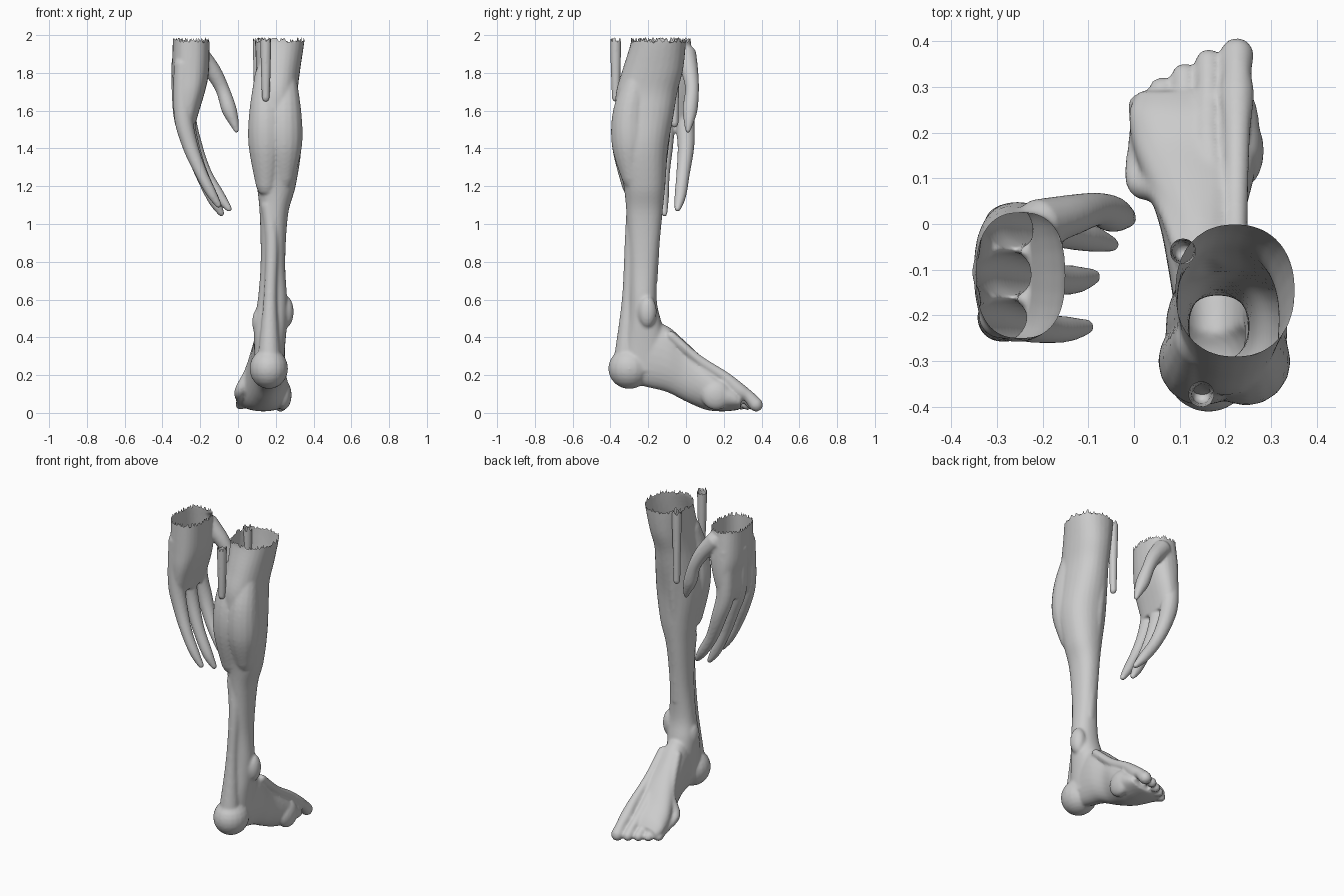
import bpy, bmesh, math, random
from mathutils import Vector

if "Cube" in bpy.data.objects:
    bpy.data.objects.remove(bpy.data.objects["Cube"])

random.seed(4)
X, Y, Z = Vector((1, 0, 0)), Vector((0, 1, 0)), Vector((0, 0, 1))
RIM = 1.968


def resample(rows, n=6):
    """Catmull-Rom interpolation of tuples."""
    p = [rows[0]] + list(rows) + [rows[-1]]
    out = []
    for i in range(1, len(p) - 2):
        for k in range(n):
            t = k / n
            out.append([0.5 * (2 * b + (c - a) * t + (2 * a - 5 * b + 4 * c - d) * t * t
                               + (3 * b - a - 3 * c + d) * t ** 3)
                        for a, b, c, d in zip(*p[i - 1:i + 3])])
    return out + [list(rows[-1])]


def skin(bm, rings):
    vs = [[bm.verts.new(c) for c in r] for r in rings]
    n = len(vs[0])
    for a, b in zip(vs, vs[1:]):
        for i in range(n):
            bm.faces.new((a[i], a[(i + 1) % n], b[(i + 1) % n], b[i]))
    bm.faces.new(vs[0][::-1])
    bm.faces.new(vs[-1])


def oval(c, u, v, ru, rv, power=1.0, n=28):
    pts = []
    for i in range(n):
        a = 2 * math.pi * i / n
        cu, cv = math.cos(a), math.sin(a)
        pts.append(c + u * ru * math.copysign(abs(cu) ** power, cu)
                   + v * rv * math.copysign(abs(cv) ** power, cv))
    return pts


def loft(bm, rows, axis='Z', power=0.9):
    """Rows are (x0, x1, w0, w1, position) extents, stacked along an axis."""
    rings = []
    for x0, x1, w0, w1, s in resample(rows):
        cx, cw = (x0 + x1) / 2, (w0 + w1) / 2
        c, v = (Vector((cx, cw, s)), Y) if axis == 'Z' else (Vector((cx, s, cw)), Z)
        rings.append(oval(c, X, v, (x1 - x0) / 2, (w1 - w0) / 2, power))
    skin(bm, rings)


def limb(bm, *rows):
    """Round tube through (x, y, z, radius) with domed ends."""
    rs = resample(rows)
    pts = [Vector(r[:3]) for r in rs]
    rings = []
    for i, r in enumerate(rs):
        t = (pts[min(i + 1, len(pts) - 1)] - pts[max(i - 1, 0)]).normalized()
        u = t.cross(X if abs(t.x) < 0.8 else Y).normalized()
        v = t.cross(u)
        dome = [(0, 1)]
        if i == 0:
            dome = [(-0.9, 0.3), (-0.6, 0.75), (0, 1)]
        elif i == len(rs) - 1:
            dome = [(0, 1), (0.6, 0.75), (0.9, 0.3)]
        for d, k in dome:
            rings.append(oval(pts[i] + t * d * r[3], u, v, r[3] * k, r[3] * k, 1, 16))
    skin(bm, rings)


def ball(bm, c, r):
    res = bmesh.ops.create_uvsphere(bm, u_segments=20, v_segments=12, radius=1)
    for v in res['verts']:
        v.co = Vector(c) + Vector((v.co.x * r[0], v.co.y * r[1], v.co.z * r[2]))


def flesh(name, bm, voxel=0.008, smooth=6):
    """Fuse the pieces into one skin, then tear it open at the top."""
    bmesh.ops.recalc_face_normals(bm, faces=bm.faces)
    me = bpy.data.meshes.new(name)
    bm.to_mesh(me)
    bm.free()
    ob = bpy.data.objects.new(name, me)
    bpy.context.collection.objects.link(ob)
    m = ob.modifiers.new("fuse", 'REMESH')
    m.mode, m.voxel_size = 'VOXEL', voxel
    s = ob.modifiers.new("soften", 'SMOOTH')
    s.factor, s.iterations = 0.5, smooth
    bpy.context.view_layer.update()
    done = bpy.data.meshes.new_from_object(
        ob.evaluated_get(bpy.context.evaluated_depsgraph_get()))
    ob.modifiers.clear()
    ob.data = done
    bm = bmesh.new()
    bm.from_mesh(done)
    bmesh.ops.bisect_plane(bm, geom=bm.verts[:] + bm.edges[:] + bm.faces[:],
                           plane_co=(0, 0, RIM), plane_no=(0, 0, 1), clear_outer=True)
    for v in bm.verts:
        if v.is_boundary:
            v.co.z += random.uniform(-0.012, 0.02)
    for f in bm.faces:
        f.smooth = True
    bm.to_mesh(done)
    bm.free()
    return ob


# Leg: shaft, calf heads, shin, tendon, ankle bones and heel
bm = bmesh.new()
loft(bm, [(.09, .355, -.29, .0, 2.05), (.09, .352, -.29, .0, 1.97), (.095, .33, -.335, -.015, 1.82),
          (.088, .317, -.37, -.045, 1.7), (.078, .325, -.375, -.065, 1.58), (.07, .335, -.37, -.095, 1.4),
          (.1, .305, -.33, -.11, 1.2), (.115, .265, -.315, -.125, 1.05), (.12, .25, -.30, -.148, .8),
          (.105, .26, -.30, -.155, .6), (.085, .26, -.31, -.13, .48), (.085, .25, -.33, -.1, .36),
          (.09, .24, -.34, -.1, .22)])
for x, low in ((.15, 1.2), (.245, 1.24)):
    limb(bm, (x, -.25, 1.8, .06), (x, -.295, 1.6, .09), (x, -.298, 1.42, .095),
         (x, -.285, low, .055))
limb(bm, (.165, -.27, 1.1, .045), (.18, -.29, .9, .035), (.17, -.305, .6, .035), (.165, -.32, .3, .06))
limb(bm, (.17, -.08, 1.85, .04), (.17, -.12, 1.5, .04), (.18, -.16, 1.1, .035), (.19, -.185, .7, .035))
ball(bm, (.25, -.205, .535), (.045, .05, .085))
ball(bm, (.115, -.225, .48), (.04, .05, .08))
ball(bm, (.163, -.3, .235), (.102, .112, .108))

# Foot: arch wedge, five rays and toes
loft(bm, [(.1, .23, .16, .4, -.3), (.09, .245, .135, .48, -.2), (.075, .25, .11, .46, -.1),
          (.055, .24, .06, .375, 0), (.02, .262, .018, .28, .1), (-.005, .275, .008, .2, .18),
          (-.01, .27, .012, .145, .25), (.01, .255, .02, .1, .29)], 'Y')
for x, tip, r in ((.225, .372, .038), (.163, .355, .03), (.11, .325, .029), (.06, .295, .028), (.013, .26, .027)):
    b = .17 + (x - .12) * .5
    k = .6 + .4 * (x + .01) / .23
    limb(bm, (b, -.08, .41, .025), (b * .5 + x * .5, .06, .285 * (.5 + k / 2), .026),
         (x, tip - .17, .19 * k, .03), (x, tip - .09, .115 * k + .005, r),
         (x, tip - .045, .085 * k + .005, r * .85), (x, tip, .042, r))
ball(bm, (.238, .16, .095), (.046, .08, .08))
flesh("lower_leg", bm)

# Hand: palm, three fingers and thumb
bm = bmesh.new()
loft(bm, [(-.345, -.15, -.25, .015, 2.05), (-.345, -.15, -.25, .025, 1.97), (-.35, -.155, -.255, .045, 1.8),
          (-.34, -.175, -.258, .048, 1.7), (-.335, -.205, -.25, .04, 1.6), (-.315, -.225, -.235, .02, 1.53)],
     power=0.8)
limb(bm, (-.27, -.01, 1.85, .05), (-.275, -.008, 1.58, .053), (-.235, .0, 1.42, .045), (-.175, -.015, 1.27, .036),
     (-.1, -.03, 1.15, .031), (-.048, -.045, 1.08, .017))
limb(bm, (-.305, -.105, 1.85, .05), (-.288, -.11, 1.58, .055), (-.248, -.11, 1.42, .043), (-.195, -.12, 1.27, .035),
     (-.13, -.122, 1.13, .031), (-.088, -.115, 1.055, .017))
limb(bm, (-.29, -.2, 1.85, .05), (-.29, -.208, 1.58, .05), (-.255, -.215, 1.42, .042), (-.2, -.228, 1.28, .033),
     (-.145, -.23, 1.17, .028), (-.103, -.225, 1.1, .017))
limb(bm, (-.21, .0, 1.9, .055), (-.135, .02, 1.81, .045), (-.083, .032, 1.715, .037), (-.048, .022, 1.61, .04),
     (-.022, .015, 1.54, .027), (-.008, .01, 1.495, .014))
flesh("hand", bm, 0.007)

# Thin hanging shreds beside the leg
for name, x, y, low in (("back_shred", .147, -.372, 1.665), ("front_shred", .107, -.06, 1.53)):
    bm = bmesh.new()
    limb(bm, (x, y, 2.05, .03), (x, y, 1.9, .028), (x, y, 1.78, .025), (x, y, low, .02))
    flesh(name, bm, 0.007, 3)
